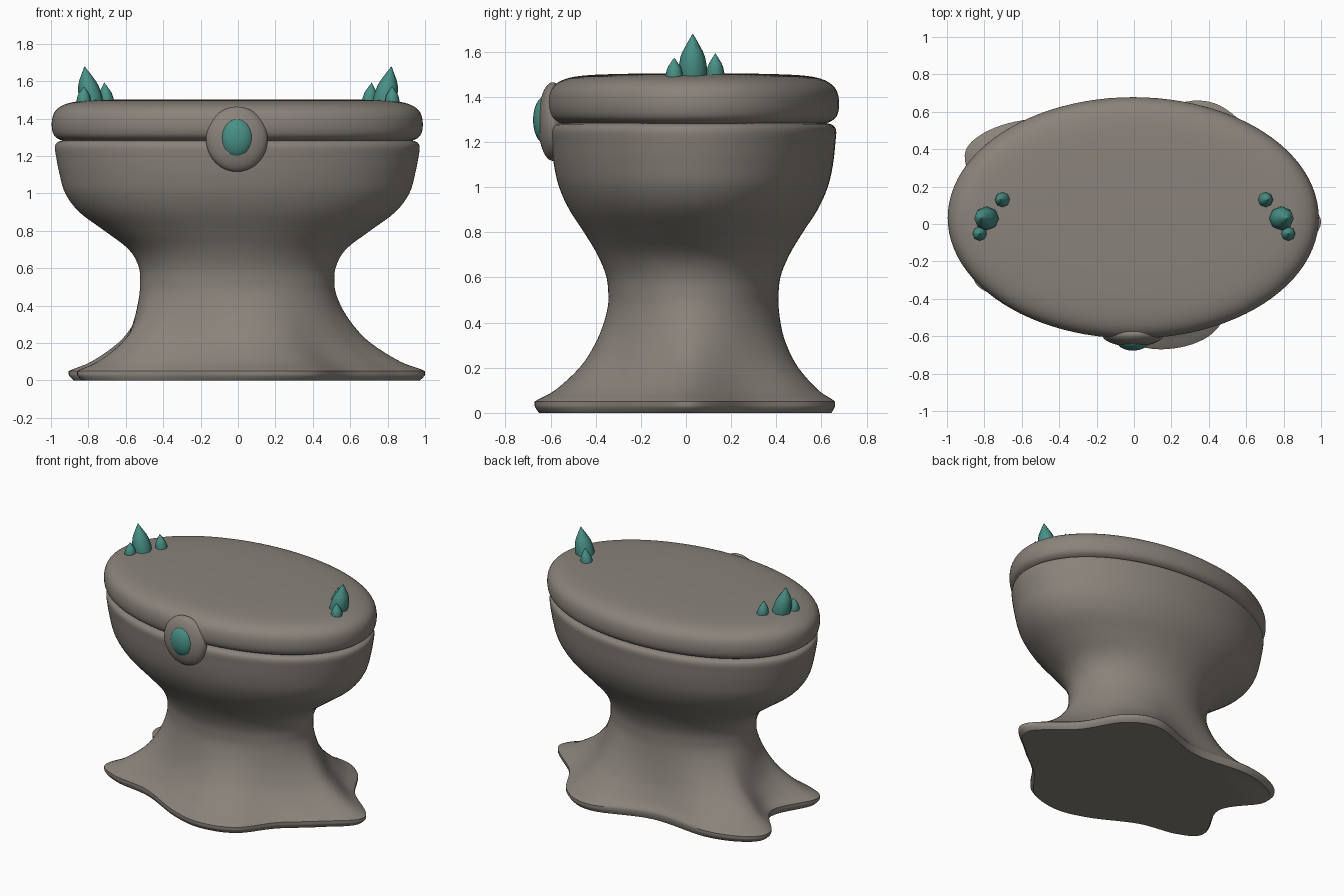
import bpy, bmesh, math
from mathutils import Vector, Matrix

cube = bpy.data.objects.get("Cube")
if cube:
    bpy.data.objects.remove(cube, do_unlink=True)


def material(name, rgb, rough):
    m = bpy.data.materials.new(name)
    m.use_nodes = True
    m.diffuse_color = (*rgb, 1)
    node = m.node_tree.nodes["Principled BSDF"]
    node.inputs["Base Color"].default_value = (*rgb, 1)
    node.inputs["Roughness"].default_value = rough
    return m


stone = material("warm grey stone", (0.25, 0.225, 0.195), 0.8)
teal = material("teal crystal", (0.065, 0.28, 0.24), 0.6)


def spline(points, steps, closed=False):
    """Smooth curve through the points, as Catmull-Rom samples."""
    pts = [Vector(p) for p in points]
    n = len(pts)
    out = []
    for i in range(n if closed else n - 1):
        if closed:
            a, b, c, d = (pts[(i + k) % n] for k in (-1, 0, 1, 2))
        else:
            a, b, c, d = (pts[min(max(i + k, 0), n - 1)] for k in (-1, 0, 1, 2))
        for s in range(steps):
            t = s / steps
            out.append(0.5 * (2 * b + (c - a) * t + (2 * a - 5 * b + 4 * c - d) * t * t
                              + (3 * b - a - 3 * c + d) * t ** 3))
    return out if closed else out + [pts[-1]]


def finish(bm, name, mat, angle=40):
    bmesh.ops.recalc_face_normals(bm, faces=bm.faces)
    mesh = bpy.data.meshes.new(name)
    bm.to_mesh(mesh)
    bm.free()
    obj = bpy.data.objects.new(name, mesh)
    bpy.context.collection.objects.link(obj)
    mesh.materials.append(mat)
    bpy.ops.object.select_all(action="DESELECT")
    obj.select_set(True)
    bpy.context.view_layer.objects.active = obj
    bpy.ops.object.shade_smooth_by_angle(angle=math.radians(angle))
    return obj


def loft(name, rings, mat, angle=40):
    """Skin a stack of equal-sized rings and cap both ends."""
    bm = bmesh.new()
    rows = [[bm.verts.new(p) for p in ring] for ring in rings]
    n = len(rows[0])
    for low, high in zip(rows, rows[1:]):
        for i in range(n):
            j = (i + 1) % n
            bm.faces.new((low[i], low[j], high[j], high[i]))
    bm.faces.new(rows[0])
    bm.faces.new(rows[-1])
    return finish(bm, name, mat, angle)


CX, CY = -0.004, 0.033

# Flowing, lobed outline of the foot
outline = spline([(1.0, .02), (.73, .29), (.56, .56), (.32, .66), (-.1, .53), (-.55, .56),
                  (-.83, .47), (-.9, .32), (-.72, .05), (-.86, -.27), (-.72, -.39),
                  (-.42, -.45), (-.1, -.61), (.15, -.67), (.4, -.6), (.58, -.38),
                  (.8, -.2)], 8, closed=True)

# Pedestal and bowl: height, x radius, y radius, share of the foot outline
profile = spline([(0, .52, .375, .94), (.02, .52, .375, .985), (.05, .52, .375, 1),
                  (.1, .52, .375, .73), (.2, .52, .375, .4), (.3, .52, .375, .2),
                  (.4, .52, .375, .07), (.5, .52, .376, 0), (.6, .525, .385, 0),
                  (.7, .58, .425, 0), (.8, .71, .485, 0), (.9, .845, .55, 0),
                  (1.0, .92, .595, 0), (1.1, .95, .618, 0), (1.2, .97, .629, 0),
                  (1.25, .975, .632, 0), (1.275, .96, .617, 0), (1.285, .92, .58, 0)], 4)
rings = []
for z, rx, ry, share in profile:
    ring = []
    for p in outline:
        a = math.atan2((p.y - CY) / .64, p.x - CX)
        oval = Vector((CX + rx * math.cos(a), CY + ry * math.sin(a)))
        q = oval.lerp(p, min(max(share, 0), 1))
        ring.append((q.x, q.y, max(z, 0)))
    rings.append(ring)
loft("pedestal_bowl", rings, stone)

# Rounded oval lid: height and inset from the widest edge
edge = spline([(1.278, .09), (1.285, .05), (1.31, .013), (1.36, 0), (1.42, .008),
               (1.46, .04), (1.485, .1), (1.497, .2), (1.502, .36)], 4)
SIDES = 96
rings = []
for z, inset in edge:
    rings.append([(CX + (.992 - inset) * math.cos(math.tau * i / SIDES),
                   CY + (.645 - inset) * math.sin(math.tau * i / SIDES), z)
                  for i in range(SIDES)])
loft("lid", rings, stone)


# Medallion on the front rim
def oval_dome(name, centre, size, mat):
    bm = bmesh.new()
    bmesh.ops.create_uvsphere(
        bm, u_segments=40, v_segments=24, radius=1,
        matrix=Matrix.Translation(centre) @ Matrix.Diagonal((*size, 1)))
    finish(bm, name, mat, 60)


oval_dome("medallion_frame", (-.006, -.59, 1.29), (.165, .065, .174), stone)
oval_dome("medallion_gem", (-.006, -.622, 1.297), (.088, .055, .106), teal)


# Crystal clusters near both ends of the lid
def crystal(name, side, x, y, radius, top, lean):
    base = 1.475
    height = top - base
    rings = []
    for h, r in ((0, .95), (.25, 1), (.5, .85), (.62, .7), (.85, .3), (1, .02)):
        rings.append([(side * (x + lean * h + r * radius * math.cos(math.tau * i / 8)),
                       y + r * radius * math.sin(math.tau * i / 8),
                       base + h * height) for i in range(8)])
    loft(name, rings, teal, 50)


for side, label in ((1, "left"), (-1, "right")):
    crystal(label + "_crystal_large", side, .78, .03, .064, 1.678, .04)
    crystal(label + "_crystal_back", side, .7, .13, .04, 1.592, .015)
    crystal(label + "_crystal_front", side, .825, -.052, .038, 1.572, 0)
